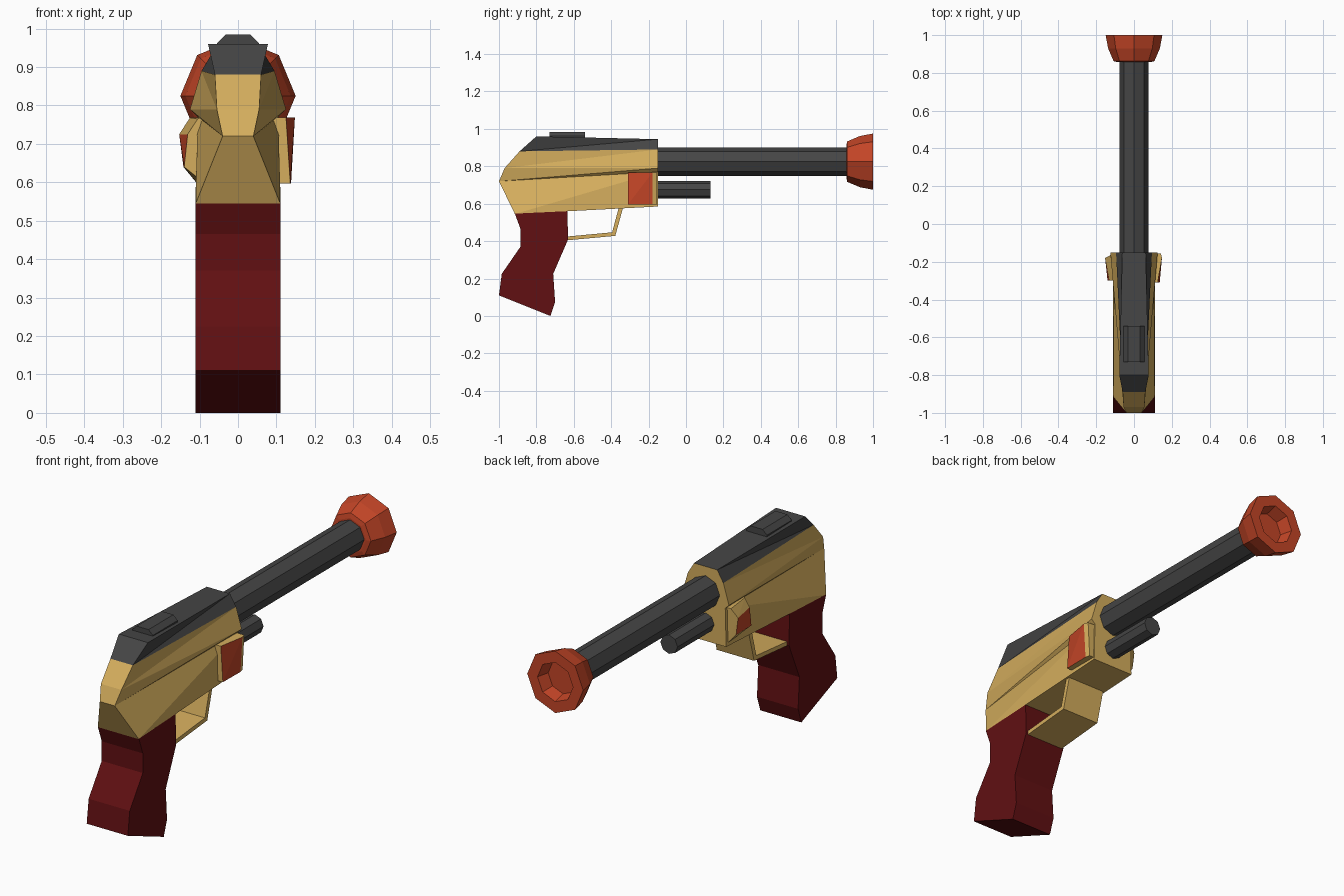
import bpy, bmesh, math
from mathutils import Vector

if "Cube" in bpy.data.objects:
    bpy.data.objects.remove(bpy.data.objects["Cube"])


def mat(name, rgb):
    m = bpy.data.materials.new(name)
    m.diffuse_color = (*rgb, 1)
    m.use_nodes = True
    m.node_tree.nodes["Principled BSDF"].inputs["Base Color"].default_value = m.diffuse_color
    return m


TAN = mat("tan", (0.66, 0.42, 0.11))
GREY = mat("dark_grey", (0.06, 0.06, 0.06))
WOOD = mat("dark_red", (0.12, 0.005, 0.006))
RED = mat("orange_red", (0.55, 0.06, 0.02))


def finish(bm, name, *mats):
    bmesh.ops.recalc_face_normals(bm, faces=bm.faces)
    me = bpy.data.meshes.new(name)
    bm.to_mesh(me)
    bm.free()
    for m in mats:
        me.materials.append(m)
    ob = bpy.data.objects.new(name, me)
    bpy.context.collection.objects.link(ob)
    return ob


def extrude_x(name, profile, half, m):
    """Side profile (y, z) extruded across x."""
    bm = bmesh.new()
    f = bm.faces.new([bm.verts.new((-half, y, z)) for y, z in profile])
    ext = bmesh.ops.extrude_face_region(bm, geom=[f])["geom"]
    bmesh.ops.translate(bm, vec=(2 * half, 0, 0),
                        verts=[v for v in ext if isinstance(v, bmesh.types.BMVert)])
    return finish(bm, name, m)


def lathe_y(name, profile, zc, m, n=8):
    """(y, radius) profile turned around a lengthwise axis, capped at both ends."""
    bm = bmesh.new()
    rings = [[bm.verts.new((r * math.cos(2 * math.pi * i / n), y,
                            zc + r * math.sin(2 * math.pi * i / n)))
              for i in range(n)] for y, r in profile]
    for a, b in zip(rings, rings[1:]):
        for i in range(n):
            j = (i + 1) % n
            bm.faces.new((a[i], a[j], b[j], b[i]))
    bm.faces.new(rings[0])
    bm.faces.new(rings[-1])
    return finish(bm, name, m)


def hull(name, pts, mats, red_test=None):
    bm = bmesh.new()
    for p in pts:
        bm.verts.new(p)
    bmesh.ops.convex_hull(bm, input=bm.verts)
    ob = finish(bm, name, *mats)
    if red_test:
        for p in ob.data.polygons:
            p.material_index = int(all(red_test(ob.data.vertices[i].co) for i in p.vertices))
    return ob


# Receiver: rear and front chains joined on each side, grey on the top faces
rear = [(.11, -.915, .545), (.04, -1.0, .72), (.055, -.97, .79), (.06, -.89, .88), (.078, -.80, .96)]
front = [(.11, -.15, .585), (.105, -.15, .77), (.125, -.15, .79), (.095, -.15, .89), (.062, -.15, .945)]
bm = bmesh.new()
R, F = {}, {}
for s in (1, -1):
    R[s] = [bm.verts.new((s * x, y, z)) for x, y, z in rear]
    F[s] = [bm.verts.new((s * x, y, z)) for x, y, z in front]
for i in range(4):
    grey = int(i == 3)
    faces = [(R[1][i], R[1][i + 1], R[-1][i + 1], R[-1][i])]
    for s in (1, -1):
        faces += [(R[s][i], R[s][i + 1], F[s][i + 1]), (R[s][i], F[s][i + 1], F[s][i])]
    for f in faces:
        bm.faces.new(f).material_index = grey
bm.faces.new((R[1][4], F[1][4], F[-1][4], R[-1][4])).material_index = 1
bm.faces.new((R[1][0], F[1][0], F[-1][0], R[-1][0]))
bm.faces.new(F[1] + F[-1][::-1])
finish(bm, "receiver", TAN, GREY)

# Raised top plate
hull("top_plate", [(s * x, y, z) for s in (1, -1) for y in (-.73, -.54)
                   for x, z in ((.055, .95), (.055, .962), (.032, .984))], [GREY])

# Grip and wide trigger guard band
extrude_x("grip", [(-.915, .547), (-.885, .465), (-.885, .37), (-.985, .225), (-1.0, .11),
                   (-.725, .0), (-.70, .075), (-.71, .225), (-.63, .41), (-.635, .56)], .11, WOOD)
extrude_x("trigger_guard", [(-.63, .405), (-.378, .428), (-.337, .578), (-.36, .577),
                            (-.395, .447), (-.63, .425)], .10, TAN)

# Barrel, lower tube and flared hollow muzzle
lathe_y("barrel", [(-.16, .076), (.87, .076)], .825, GREY)
lathe_y("lower_tube", [(-.16, .046), (.13, .046)], .675, GREY)
lathe_y("muzzle", [(.857, .085), (.862, .108), (.93, .137), (1.0, .15), (1.0, .095), (.94, .08)],
        .825, RED)

# Right side panel: slanted box with red outer face
right = [(.09, y, z) for y in (-.31, -.155) for z in (.597, .768)]
right += [(.125, -.31, .768), (.136, -.31, .597), (.148, -.178, .768), (.138, -.178, .597),
          (.142, -.155, .768), (.133, -.155, .597)]
hull("right_panel", right, [TAN, RED], lambda c: c.x > .12 and c.y < -.17)

# Left side panel: faceted lump with red outer face
left = [(-.09, y, z) for y in (-.30, -.165) for z in (.60, .77)]
left += [(-.125, -.165, .768), (-.105, -.165, .595), (-.153, -.18, .725), (-.142, -.18, .64),
         (-.131, -.30, .725), (-.140, -.30, .64), (-.105, -.30, .765)]
hull("left_panel", left, [TAN, RED], lambda c: c.x < -.13)
